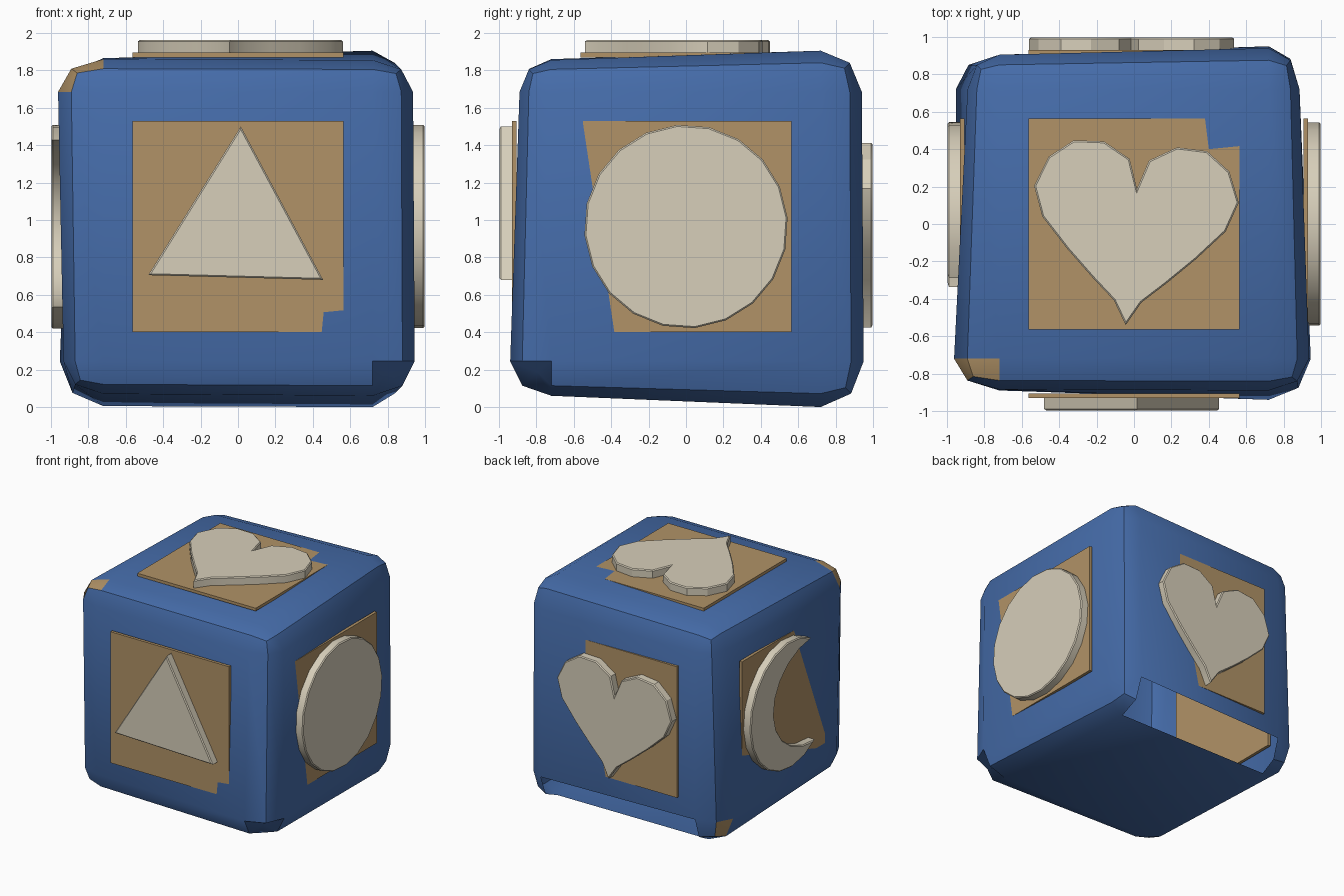
import bpy, bmesh
from math import cos, sin, radians
from mathutils import Vector, Matrix

old = bpy.data.objects.get("Cube")
if old:
    bpy.data.objects.remove(old, do_unlink=True)

MID = 0.965                      # height of the block's centre
HALF, FLAT = 0.94, 0.72          # nominal half size, and half of the flat part


def material(name, rgb):
    m = bpy.data.materials.new(name)
    m.use_nodes = True
    m.diffuse_color = (*rgb, 1)
    bsdf = m.node_tree.nodes["Principled BSDF"]
    bsdf.inputs["Base Color"].default_value = (*rgb, 1)
    bsdf.inputs["Roughness"].default_value = 0.8
    return m


blue = material("blue paint", (0.06, 0.15, 0.40))
tan = material("tan wood", (0.44, 0.29, 0.135))
cream = material("cream", (0.68, 0.62, 0.49))


def finish(bm, name, mats, angle):
    bmesh.ops.recalc_face_normals(bm, faces=bm.faces)
    bmesh.ops.translate(bm, verts=bm.verts, vec=(0, 0, MID))
    mesh = bpy.data.meshes.new(name)
    bm.to_mesh(mesh)
    bm.free()
    for m in mats:
        mesh.materials.append(m)
    ob = bpy.data.objects.new(name, mesh)
    bpy.context.collection.objects.link(ob)
    bpy.ops.object.select_all(action='DESELECT')
    ob.select_set(True)
    bpy.context.view_layer.objects.active = ob
    bpy.ops.object.shade_smooth_by_angle(angle=radians(angle))
    return ob


# Distance of each face's four corners from the centre: uneven, hand-cut block.
# Order of corners: (-,-), (+,-), (-,+), (+,+) along the two other axes.
CORNERS = {
    (0, 1): (0.945, 0.885, 0.936, 0.885),
    (0, -1): (0.933, 0.953, 0.962, 0.89),
    (1, 1): (0.905, 0.95, 0.905, 0.94),
    (1, -1): (0.89, 0.94, 0.885, 0.89),
    (2, 1): (0.895, 0.89, 0.90, 0.94),
    (2, -1): (0.895, 0.905, 0.96, 0.965),
}


def uneven(co):
    out = co.copy()
    for i in range(3):
        a, b = [j for j in range(3) if j != i]
        side = 1 if co[i] > 0 else -1
        weight = max(0, (abs(co[i]) - FLAT) / (HALF - FLAT))
        dist = CORNERS[i, side][(co[a] > 0) + 2 * (co[b] > 0)]
        out[i] += side * weight * (dist - HALF)
    return out


# Block: rounded cube with bare wood at two chipped corners
bm = bmesh.new()
bmesh.ops.create_cube(bm, size=2 * HALF)
bmesh.ops.bevel(bm, geom=bm.edges[:], offset=HALF - FLAT, segments=2,
                profile=0.5, affect='EDGES')
bm.normal_update()
open_edge = []
for f in bm.faces:
    c = f.calc_center_median()
    signs = tuple(1 if v > 0 else -1 for v in c)
    main = max(range(3), key=lambda i: abs(c[i]))
    if min(abs(v) for v in c) > FLAT:
        if signs == (-1, -1, 1) and main != 1:
            f.material_index = 1
        if signs == (-1, 1, -1) and main == 0:
            f.material_index = 1
    elif abs(c.x) < 0.1 and c.y > FLAT and c.z < -FLAT:
        open_edge.append(f)      # open slot along the lower back edge
bmesh.ops.delete(bm, geom=open_edge, context='FACES_ONLY')
for v in bm.verts:
    inner = min(abs(c) for c in v.co)
    dented = inner > FLAT + 0.02 and v.co.x > 0 and v.co.y < 0 and v.co.z < 0
    v.co = uneven(v.co) * (0.94 if dented else 1)

# Fold the warped sides along chosen diagonals
for normal, diagonal in (((0, 0, 1), (1, 1, 0)),
                         ((0, -1, 0), (1, 0, -1)),
                         ((-1, 0, 0), (0, 1, 1))):
    face = max(bm.faces, key=lambda f: f.calc_center_median().dot(Vector(normal)))
    ends = sorted(face.verts, key=lambda v: v.co.dot(Vector(diagonal)))
    bmesh.utils.face_split(face, ends[0], ends[-1])
finish(bm, "block", [blue, tan], 40)


def slab(name, outline, side, low, high, mat, rim=0.0):
    """Prism of a flat outline, standing out from one side of the block."""
    u, v = (Vector(a) for a in side)
    n = u.cross(v)
    bm = bmesh.new()
    verts = [bm.verts.new(u * x + v * y + n * low) for x, y in outline]
    base = bm.faces.new(verts)
    top = bmesh.ops.extrude_face_region(bm, geom=[base], use_keep_orig=True)["geom"]
    moved = [g for g in top if isinstance(g, bmesh.types.BMVert)]
    bmesh.ops.translate(bm, verts=moved, vec=n * (high - low))
    if rim:
        cap = set(moved)
        edges = [e for e in bm.edges if set(e.verts) <= cap]
        bmesh.ops.bevel(bm, geom=edges, offset=rim, segments=1, affect='EDGES')
    return finish(bm, name, [mat], 30)


def turned(points, degrees):
    rot = Matrix.Rotation(radians(degrees), 2)
    return [tuple(rot @ Vector(p)) for p in points]


def arc(rx, ry, start, end, steps, cx=0.0):
    angles = [radians(start + (end - start) * i / steps) for i in range(steps + 1)]
    return [(cx + rx * cos(a), ry * sin(a)) for a in angles]


# Outlines
square = [(-0.565, -0.565), (0.565, -0.565), (0.565, 0.565), (-0.565, 0.565)]
triangle = [(-0.48, -0.26), (0.455, -0.285), (0.015, 0.535)]
circle = turned(arc(0.545, 0.545, 0, 342, 19), 5)
half_heart = [(0.052, 0.345), (0.196, 0.427), (0.357, 0.42), (0.485, 0.321),
              (0.549, 0.16), (0.492, 0.0), (0.344, -0.162), (0.196, -0.305),
              (0.074, -0.415)]
heart = turned([(0, 0.19)] + half_heart + [(0, -0.542)]
               + [(-x, y) for x, y in reversed(half_heart)], -4.7)
crescent = turned(arc(0.545, 0.545, 55, 305, 14)
                  + arc(0.54, 0.446, 270, 90, 10, cx=0.313)[1:-1], 3)

# Sides as (across, up) directions
UP = (0, 0, 1)
SIDES = {
    "front": (((1, 0, 0), UP), "triangle", triangle),
    "left": (((0, 1, 0), UP), "circle", circle),
    "back": (((-1, 0, 0), UP), "heart", heart),
    "right": (((0, -1, 0), UP), "crescent", crescent),
    "top": (((1, 0, 0), (0, 1, 0)), "heart", heart),
}
for where, (side, shape, outline) in SIDES.items():
    slab(where + "_plate", square, side, 0.905, 0.93, tan)
    slab(where + "_" + shape, outline, side, 0.92, 0.998, cream, rim=0.008)
